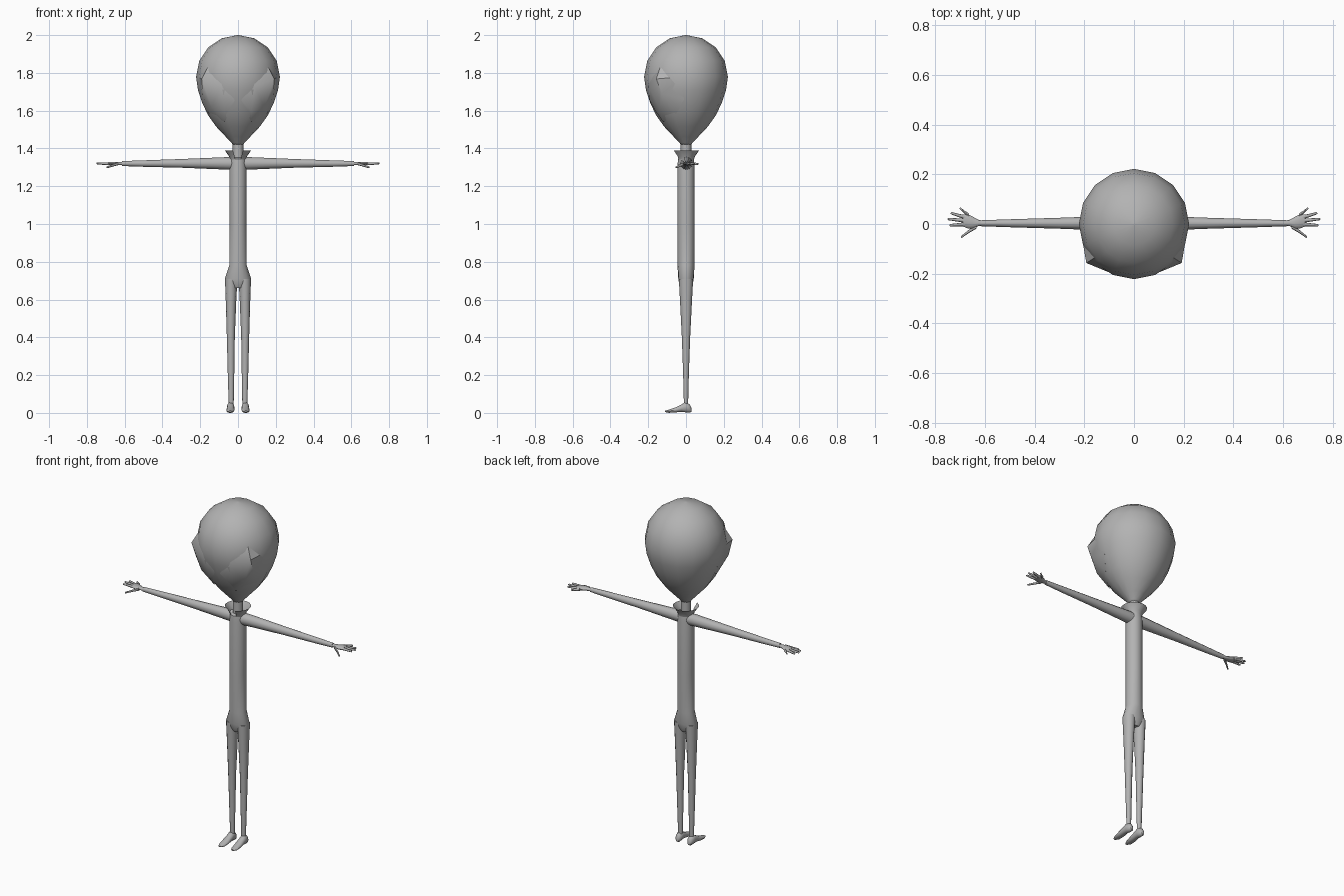
import bpy, bmesh, math

skin = bpy.data.materials.new("plain grey")
skin.diffuse_color = (0.45, 0.45, 0.45, 1)


def finish(name, bm, mirror=False, angle=40):
    bmesh.ops.recalc_face_normals(bm, faces=bm.faces)
    me = bpy.data.meshes.new(name)
    bm.to_mesh(me)
    bm.free()
    me.materials.append(skin)
    me.shade_smooth()
    me.set_sharp_from_angle(angle=math.radians(angle))
    ob = bpy.data.objects.new(name, me)
    bpy.context.collection.objects.link(ob)
    if mirror:
        ob.modifiers.new("mirror", 'MIRROR')
    return ob


def tube(name, axis, sections, n=12, mirror=False, cap=True, gap=None, angle=50):
    """Loft ellipses; each section is (t, u, v, radius_u, radius_v)."""
    place = {'x': lambda t, u, v: (t, u, v),
             'y': lambda t, u, v: (u, t, v),
             'z': lambda t, u, v: (u, v, t)}[axis]
    bm = bmesh.new()
    rings = []
    for t, u, v, ru, rv in sections:
        rings.append([bm.verts.new(place(t, u + ru * math.cos(a), v + rv * math.sin(a)))
                      for a in (2 * math.pi * i / n for i in range(n))])
    for r, s in zip(rings, rings[1:]):
        for i in range(n):
            if gap and i in gap:
                continue
            j = (i + 1) % n
            bm.faces.new((r[i], r[j], s[j], s[i]))
    if cap:
        bm.faces.new(rings[0])
        bm.faces.new(rings[-1])
    return finish(name, bm, mirror, angle)


# head: round dome tapering to a narrow chin
profile = [(1.415, .022), (1.43, .035), (1.462, .065), (1.515, .115), (1.575, .158),
           (1.64, .189), (1.71, .212), (1.78, .222)]
profile += [(1.78 + .22 * math.sin(math.radians(a)), .222 * math.cos(math.radians(a)))
            for a in (22.5, 45, 67.5, 89)]
tube("head", 'z', [(z, 0, 0, r, r) for z, r in profile], n=16)

# large slanted eyes: flat face with raised outer edge, running back into the head
bm = bmesh.new()
eye_front = [(.192, -.157, 1.768), (.09, -.199, 1.728), (.018, -.193, 1.655),
             (.07, -.163, 1.60), (.14, -.14, 1.615), (.188, -.128, 1.69)]
eye_back = [(.217, -.01, 1.78), (.15, -.13, 1.85), (.07, -.19, 1.80),
            (.195, -.01, 1.66), (.155, -.05, 1.585), (.07, -.12, 1.54)]
for p in eye_front + eye_back:
    bm.verts.new(p)
bmesh.ops.convex_hull(bm, input=bm.verts[:])
finish("eye", bm, True, 35)

# neck and flared collar, open at the front
tube("neck", 'z', [(1.33, 0, 0, .028, .028), (1.45, 0, 0, .028, .028)])
tube("collar", 'z', [(1.34, 0, 0, .042, .042), (1.358, 0, 0, .047, .047),
                     (1.39, 0, 0, .07, .07)], n=16, cap=False, gap=(11, 12))

# torso and hips
tube("torso", 'z', [(.66, 0, 0, .03, .026), (.68, 0, 0, .055, .035), (.71, 0, 0, .07, .041),
                    (.78, 0, 0, .046, .045), (1.0, 0, 0, .045, .045), (1.31, 0, 0, .045, .045),
                    (1.345, 0, 0, .042, .042), (1.352, 0, 0, .028, .028)], n=16)

# legs
tube("leg", 'z', [(.04, .036, 0, .013, .011), (.2, .037, 0, .017, .015),
                  (.4, .038, 0, .021, .022), (.6, .037, 0, .028, .032),
                  (.71, .036, 0, .033, .038)], mirror=True)

# pointed shoes
tube("shoe", 'y', [(.028, .038, .017, .009, .012), (.018, .038, .024, .017, .024),
                   (-.005, .039, .03, .02, .028), (-.025, .039, .025, .02, .02),
                   (-.055, .040, .016, .022, .014), (-.09, .041, .009, .019, .009),
                   (-.111, .041, .008, .008, .004)], n=10, mirror=True)

# sleeves
tube("arm", 'x', [(0, .003, 1.32, .033, .034), (.06, .003, 1.321, .031, .033),
                  (.3, .003, 1.321, .022, .023), (.5, .003, 1.32, .016, .017),
                  (.615, .003, 1.32, .012, .013)], mirror=True)

# palms
tube("palm", 'x', [(.59, .003, 1.32, .009, .009), (.625, .004, 1.32, .012, .009),
                   (.65, .006, 1.32, .024, .010), (.672, .012, 1.32, .029, .010),
                   (.688, .014, 1.32, .024, .007)], n=10, mirror=True)

# fingers and thumb: root (x, y) to tip (x, y, z)
digits = [("finger", .665, .034, .702, .062, 1.318), ("finger", .675, .026, .738, .043, 1.32),
          ("finger", .675, .013, .75, .020, 1.321), ("finger", .675, -.001, .743, -.005, 1.32),
          ("thumb", .635, -.010, .697, -.051, 1.300)]
for name, x0, y0, x1, y1, z1 in digits:
    xm, ym, zm = (x0 + x1) / 2, (y0 + y1) / 2, (1.319 + z1) / 2
    tube(name, 'x', [(x0, y0, 1.319, .009, .008), (xm, ym, zm, .0065, .0065),
                     (x1 - .004, y1, z1, .005, .005), (x1, y1, z1, .002, .002)],
         n=8, mirror=True)
